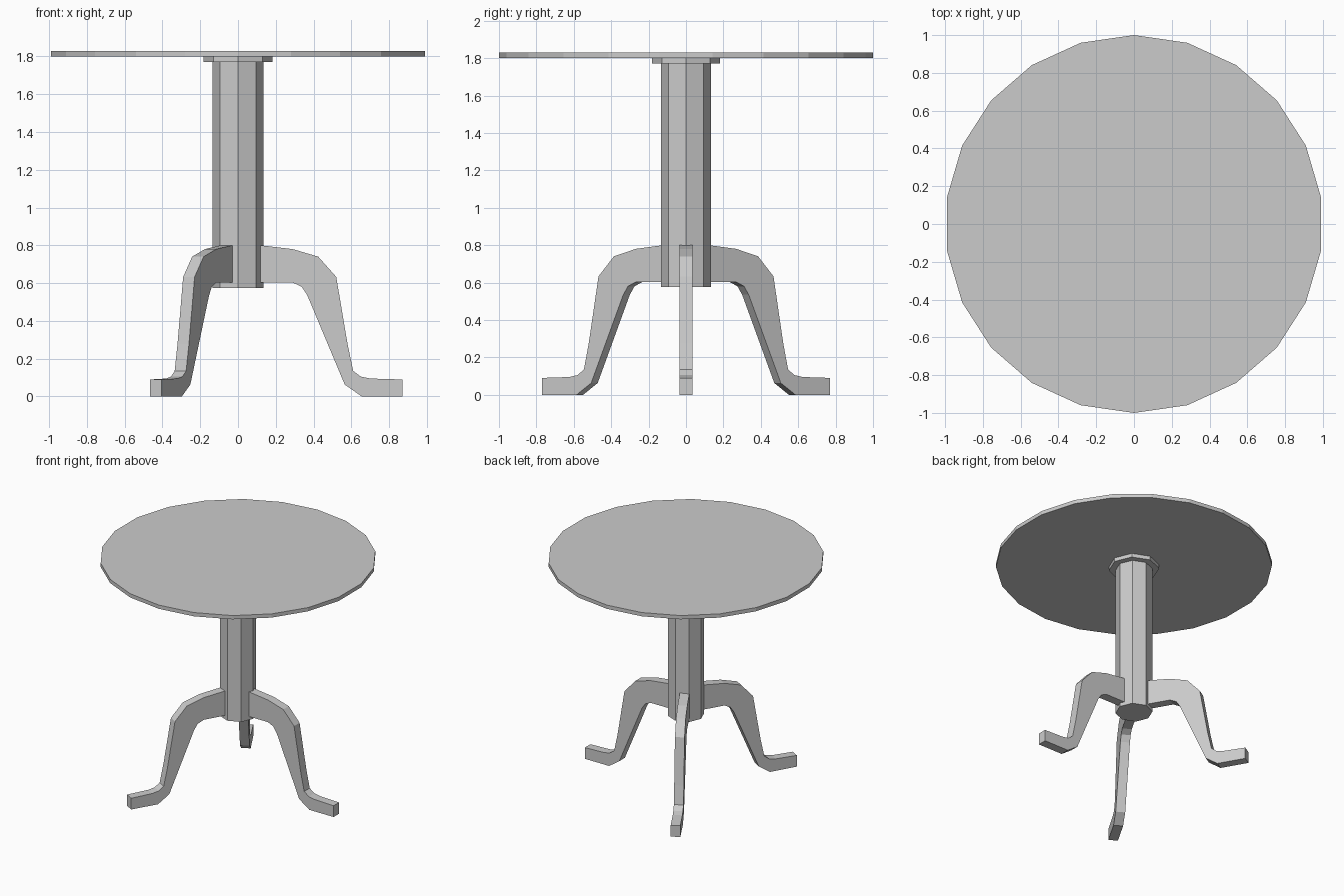
import bpy, bmesh, math
from mathutils import Matrix

if "Cube" in bpy.data.objects:
    bpy.data.objects.remove(bpy.data.objects["Cube"])


def prism(name, sides, radius, z0, z1, turn=0.0):
    """Upright regular prism with its first corner at the angle turn."""
    bm = bmesh.new()
    ring = [bm.verts.new((radius * math.cos(turn + math.tau * i / sides),
                          radius * math.sin(turn + math.tau * i / sides), z0))
            for i in range(sides)]
    extrude(name, bm, ring, (0, 0, z1 - z0))


def extrude(name, bm, ring, offset, matrix=Matrix()):
    """Fill a ring of corners, pull it along offset and make the object."""
    face = bm.faces.new(ring)
    geom = bmesh.ops.extrude_face_region(bm, geom=[face], use_keep_orig=True)["geom"]
    moved = [g for g in geom if isinstance(g, bmesh.types.BMVert)]
    bmesh.ops.translate(bm, verts=moved, vec=offset)
    bmesh.ops.recalc_face_normals(bm, faces=bm.faces)
    bm.transform(matrix)
    mesh = bpy.data.meshes.new(name)
    bm.to_mesh(mesh)
    bm.free()
    bpy.context.collection.objects.link(bpy.data.objects.new(name, mesh))


# Round top, mounting plate and octagonal column
prism("table_top", 22, 1.0, 1.80, 1.83, math.pi / 2)
prism("mounting_plate", 8, 0.183, 1.77, 1.80)
prism("column", 8, 0.134, 0.575, 1.77)

# Three curved legs: side outline as (distance from axis, height)
LEG = [(0.12, 0.80), (0.29, 0.78), (0.425, 0.74), (0.52, 0.633), (0.58, 0.277),
       (0.61, 0.135), (0.65, 0.105), (0.70, 0.095), (0.87, 0.09), (0.87, 0.0),
       (0.655, 0.0), (0.565, 0.063), (0.367, 0.535), (0.338, 0.58),
       (0.29, 0.603), (0.12, 0.603)]
WIDTH = 0.07
for n in range(3):
    bm = bmesh.new()
    ring = [bm.verts.new((r, -WIDTH / 2, z)) for r, z in LEG]
    extrude(f"leg_{n + 1}", bm, ring, (0, WIDTH, 0),
            Matrix.Rotation(math.tau * n / 3, 4, 'Z'))
